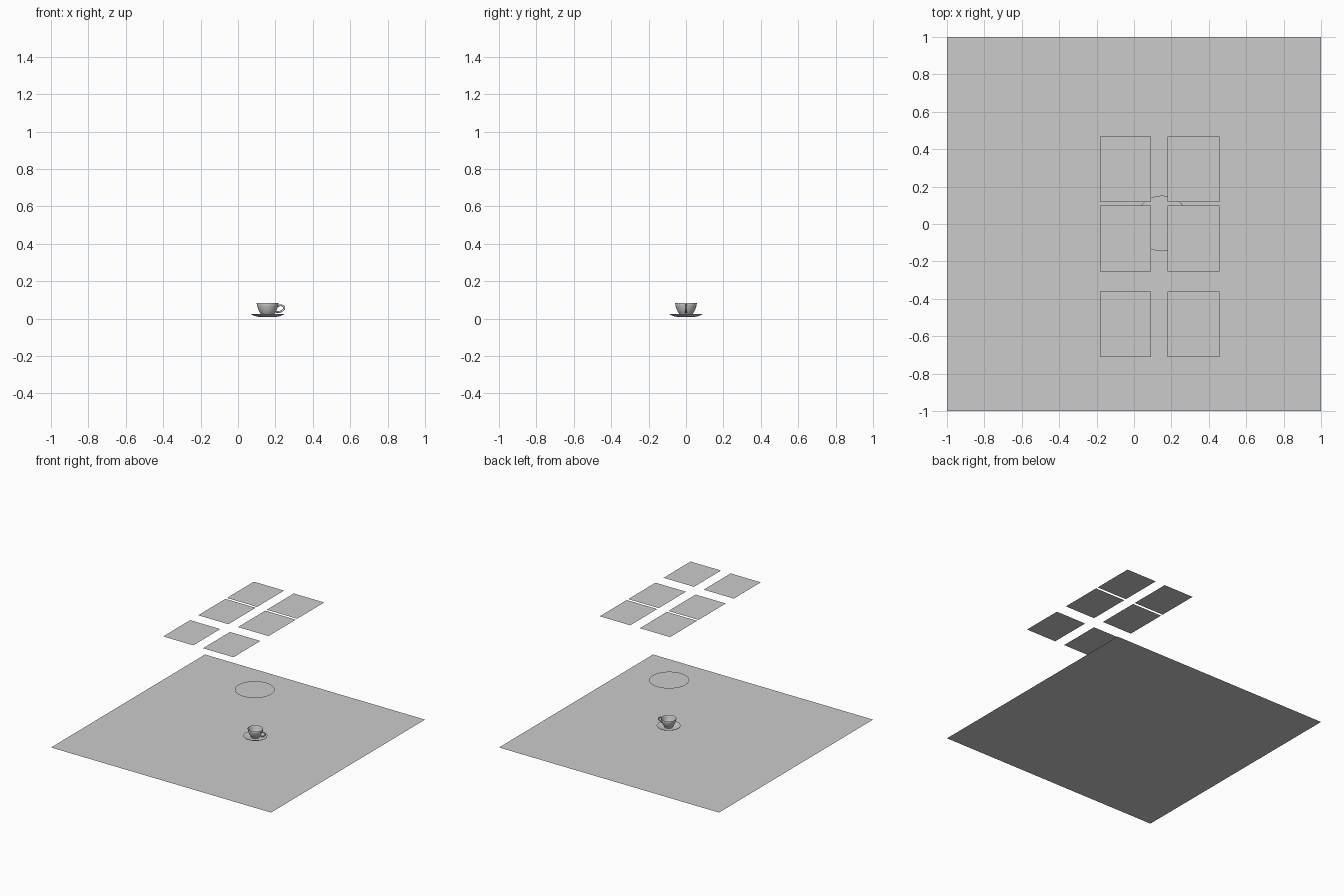
import bpy, bmesh, math
from mathutils import Vector

if "Cube" in bpy.data.objects:
    bpy.data.objects.remove(bpy.data.objects["Cube"])

CUP = Vector((0.158, 0, 0))


def make_object(name, bm, smooth=False):
    mesh = bpy.data.meshes.new(name)
    bm.to_mesh(mesh)
    bm.free()
    obj = bpy.data.objects.new(name, mesh)
    bpy.context.collection.objects.link(obj)
    if smooth:
        bpy.ops.object.select_all(action='DESELECT')
        obj.select_set(True)
        bpy.context.view_layer.objects.active = obj
        bpy.ops.object.shade_smooth_by_angle(angle=math.radians(50))
    return obj


def sheet(name, x0, x1, y0, y1, z):
    bm = bmesh.new()
    bm.faces.new([bm.verts.new(p) for p in
                  ((x0, y0, z), (x1, y0, z), (x1, y1, z), (x0, y1, z))])
    return make_object(name, bm)


def lathe(name, profile, center, steps=48):
    bm = bmesh.new()
    verts = [bm.verts.new((r, 0, z)) for r, z in profile]
    edges = [bm.edges.new(pair) for pair in zip(verts, verts[1:])]
    bmesh.ops.spin(bm, geom=verts + edges, cent=(0, 0, 0), axis=(0, 0, 1),
                   angle=math.tau, steps=steps, use_duplicate=False)
    bmesh.ops.remove_doubles(bm, verts=bm.verts, dist=1e-5)
    bmesh.ops.recalc_face_normals(bm, faces=bm.faces)
    obj = make_object(name, bm, smooth=True)
    obj.location = center
    return obj


# floor sheet
sheet("floor", -1, 1, -1, 1, 0)

# overhead grid of flat panels
for row, (y0, y1) in enumerate(((-0.71, -0.36), (-0.255, 0.098), (0.118, 0.468))):
    for col, (x0, x1) in enumerate(((-0.183, 0.091), (0.179, 0.456))):
        sheet(f"overhead_panel_{row + 1}_{col + 1}", x0, x1, y0, y1, 1.02)

# round disc hovering above the cup
bm = bmesh.new()
bmesh.ops.create_circle(bm, cap_ends=True, segments=32, radius=0.149)
make_object("round_disc", bm).location = (0.15, 0.003, 0.4)

# saucer
lathe("saucer", [(0, 0.008), (0.045, 0.008), (0.07, 0.014), (0.088, 0.022),
                 (0.089, 0.0245), (0.087, 0.025), (0.068, 0.018),
                 (0.045, 0.013), (0, 0.013)], CUP)

# hollow cup with a foot
lathe("cup", [(0, 0.014), (0.032, 0.014), (0.033, 0.021), (0.037, 0.026),
              (0.045, 0.038), (0.051, 0.052), (0.055, 0.066), (0.0585, 0.082),
              (0.0575, 0.084), (0.056, 0.082), (0.052, 0.066), (0.048, 0.052),
              (0.042, 0.038), (0.032, 0.026), (0.02, 0.022), (0, 0.021)], CUP)

# looped handle
curve = bpy.data.curves.new("handle", 'CURVE')
curve.dimensions = '3D'
curve.bevel_depth = 0.0052
curve.bevel_resolution = 3
curve.resolution_u = 8
curve.use_fill_caps = True
spline = curve.splines.new('BEZIER')
path = [(0.053, 0.067), (0.073, 0.071), (0.089, 0.059), (0.075, 0.040), (0.045, 0.034)]
spline.bezier_points.add(len(path) - 1)
for point, (x, z) in zip(spline.bezier_points, path):
    point.co = (x, 0, z)
    point.handle_left_type = point.handle_right_type = 'AUTO'
handle = bpy.data.objects.new("handle", curve)
handle.location = CUP
bpy.context.collection.objects.link(handle)
